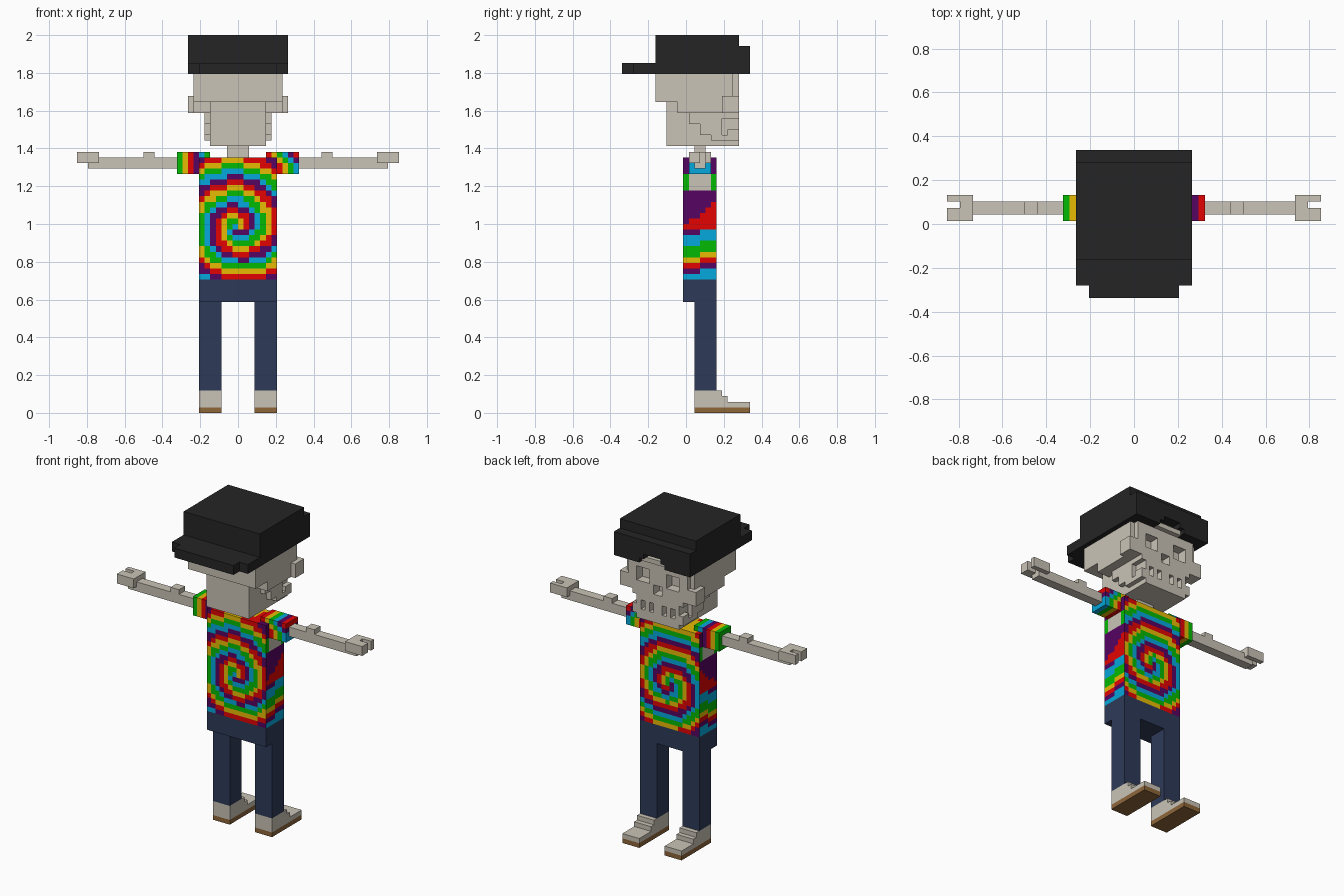
import bpy, bmesh, math
from mathutils import Vector

if "Cube" in bpy.data.objects:
    bpy.data.objects.remove(bpy.data.objects["Cube"])

V = 2 / 68          # size of one cube unit
YOFF = 11.5         # depth units run 0..23


def material(name, r, g, b):
    lin = [((c / 255 + 0.055) / 1.055) ** 2.4 if c > 10 else c / 255 / 12.92
           for c in (r, g, b)]
    m = bpy.data.materials.new(name)
    m.diffuse_color = (*lin, 1)
    m.use_nodes = True
    m.node_tree.nodes["Principled BSDF"].inputs["Base Color"].default_value = m.diffuse_color
    return m


bone = material("bone", 202, 196, 182)
black = material("cap black", 37, 37, 37)
denim = material("denim", 46, 58, 88)
brown = material("sole brown", 142, 102, 58)
dyes = [material("dye red", 228, 4, 4), material("dye purple", 86, 4, 98),
        material("dye blue", 4, 168, 220), material("dye green", 4, 186, 4),
        material("dye yellow", 240, 194, 4)]


def finish(name, bm, mats):
    bmesh.ops.recalc_face_normals(bm, faces=bm.faces)
    for v in bm.verts:
        v.co = Vector((v.co.x, v.co.y - YOFF, v.co.z)) * V
    me = bpy.data.meshes.new(name)
    bm.to_mesh(me)
    bm.free()
    for m in mats:
        me.materials.append(m)
    ob = bpy.data.objects.new(name, me)
    bpy.context.collection.objects.link(ob)
    return ob


def add_box(bm, x0, x1, y0, y1, z0, z1):
    vs = bmesh.ops.create_cube(bm, size=1)["verts"]
    for v in vs:
        v.co = Vector((x1 if v.co.x > 0 else x0, y1 if v.co.y > 0 else y0,
                       z1 if v.co.z > 0 else z0))


def blocks(name, mat, boxes, mirror=False):
    """Boxes as (x0, x1, y0, y1, z0, z1); mirror also adds them at -x."""
    bm = bmesh.new()
    for b in boxes:
        add_box(bm, *b)
        if mirror:
            add_box(bm, -b[1], -b[0], *b[2:])
    return finish(name, bm, [mat])


def spiral(c, n):
    """Spiral colours on front and back, wavy bands on the sides."""
    if abs(n.x) > 0.5:
        if 12 < c.y < 16 and 40 < c.z < 43:     # bone under the arms
            return 5
        if c.z > 33:
            red_top = 33.5 + (c.y - 11) * 0.75
            return 0 if c.z < red_top else 1 if c.z < 40 else 3 if c.z < 43 else 1
        wave = 0.6 if c.y > 14 else 0
        bands = [2, 1, 0, 4, 3, 3, 2, 2, 1, 1]  # upwards from the hem
        return bands[int(c.z - wave - 24)] if c.z - wave > 24 else 2
    dx, dz = c.x, c.z - 33.5
    if dz < 0:
        dz *= 1.1
    turn = math.atan2(dx, dz) % math.tau
    s = math.hypot(dx, dz) + 5 * turn / math.tau - (c.y - 14) * 0.15
    return round(s - 8) % 5


def sleeve_right_bands(c, n):
    return round(11.5 - c.x + (45.5 - c.z) * 0.67 + 0.01) % 5


def sleeve_left_bands(c, n):
    return round(13.5 + c.x) % 5


def dyed(name, rule, x0, x1, y0, y1, z0, z1):
    """Box split into unit tiles, each coloured by the rule."""
    bm = bmesh.new()
    add_box(bm, x0, x1, y0, y1, z0, z1)
    for axis, lo, hi in ((0, x0, x1), (1, y0, y1), (2, z0, z1)):
        for k in range(lo + 1, hi):
            p, n = Vector(), Vector()
            p[axis], n[axis] = k, 1
            bmesh.ops.bisect_plane(bm, geom=bm.verts[:] + bm.edges[:] + bm.faces[:],
                                   plane_co=p, plane_no=n)
    bm.normal_update()
    for f in bm.faces:
        c = f.calc_center_median() - f.normal * 0.5
        f.material_index = rule(c, f.normal)
    return finish(name, bm, dyes + [bone])


# Shoes and legs
blocks("shoe_soles", brown, [(3, 7, 13, 23, 0, 1)], True)
blocks("shoes", bone, [(3, 7, 13, 23, 1, 2), (3, 7, 13, 19, 2, 3),
                       (3, 7, 13, 18, 3, 4)], True)
blocks("trouser_legs", denim, [(3, 7, 13, 17, 4, 20)], True)
blocks("trouser_hips", denim, [(-7, 7, 11, 17, 20, 24)])

# Shirt
dyed("shirt_body", spiral, -7, 7, 11, 17, 24, 46)
dyed("sleeve_right", sleeve_right_bands, 5, 11, 12, 16, 43, 47)
dyed("sleeve_left", sleeve_left_bands, -11, -5, 12, 16, 43, 47)

# Arms with elbow bump, hands with two fingers
blocks("arms", bone, [(11, 27, 13, 15, 44, 46), (15, 17, 13, 15, 46, 47)], True)
blocks("hands", bone, [(25, 27, 12, 16, 45, 47), (27, 29, 15, 16, 45, 47),
                       (27, 29, 12, 14, 45, 47)], True)

# Neck and skull
blocks("neck", bone, [(-2, 2, 13, 15, 46, 48)])
blocks("skull", bone, [(-8, 8, 6, 19, 56, 61), (-8, 8, 10, 19, 54, 56),
                       (-5, 5, 8, 19, 48, 56)])
blocks("jaw_sides", bone, [(5, 6, 12, 18, 52, 54), (5, 6, 14, 18, 50, 52),
                           (5, 6, 16, 19, 49, 50), (5, 6, 18, 19, 53, 54)], True)
blocks("cheekbones", bone, [(8, 9, 18, 21, 54, 57), (7, 8, 19, 20, 57, 61)], True)

# Face layer: half rows from the middle outwards, top row first
face_rows = ["#######", "#######", "##...##", "##...##", "##...###", ".#######",
             ".#######", "######", "#####", "#.#.#", "#.#.##", "######", "#####"]
cells = []
for i, row in enumerate(face_rows):
    z = 60 - i
    cells += [(x, x + 1, 19, 21, z, z + 1) for x, ch in enumerate(row) if ch == "#"]
blocks("face", bone, cells, True)

# Backwards cap with brim, and the strap opening over the forehead
blocks("cap_crown", black, [(-9, 9, 6, 21, 61, 68)])
blocks("cap_band", black, [(-9, -3, 21, 23, 61, 66), (3, 9, 21, 23, 61, 66),
                           (-3, 3, 21, 23, 63, 66), (-3, -2, 21, 23, 62, 63),
                           (2, 3, 21, 23, 62, 63)])
blocks("cap_brim", black, [(-9, 9, 2, 6, 61, 63), (-7, 7, 0, 2, 61, 63)])
blocks("forehead", bone, [(-3, 3, 21, 22, 61, 62)])
